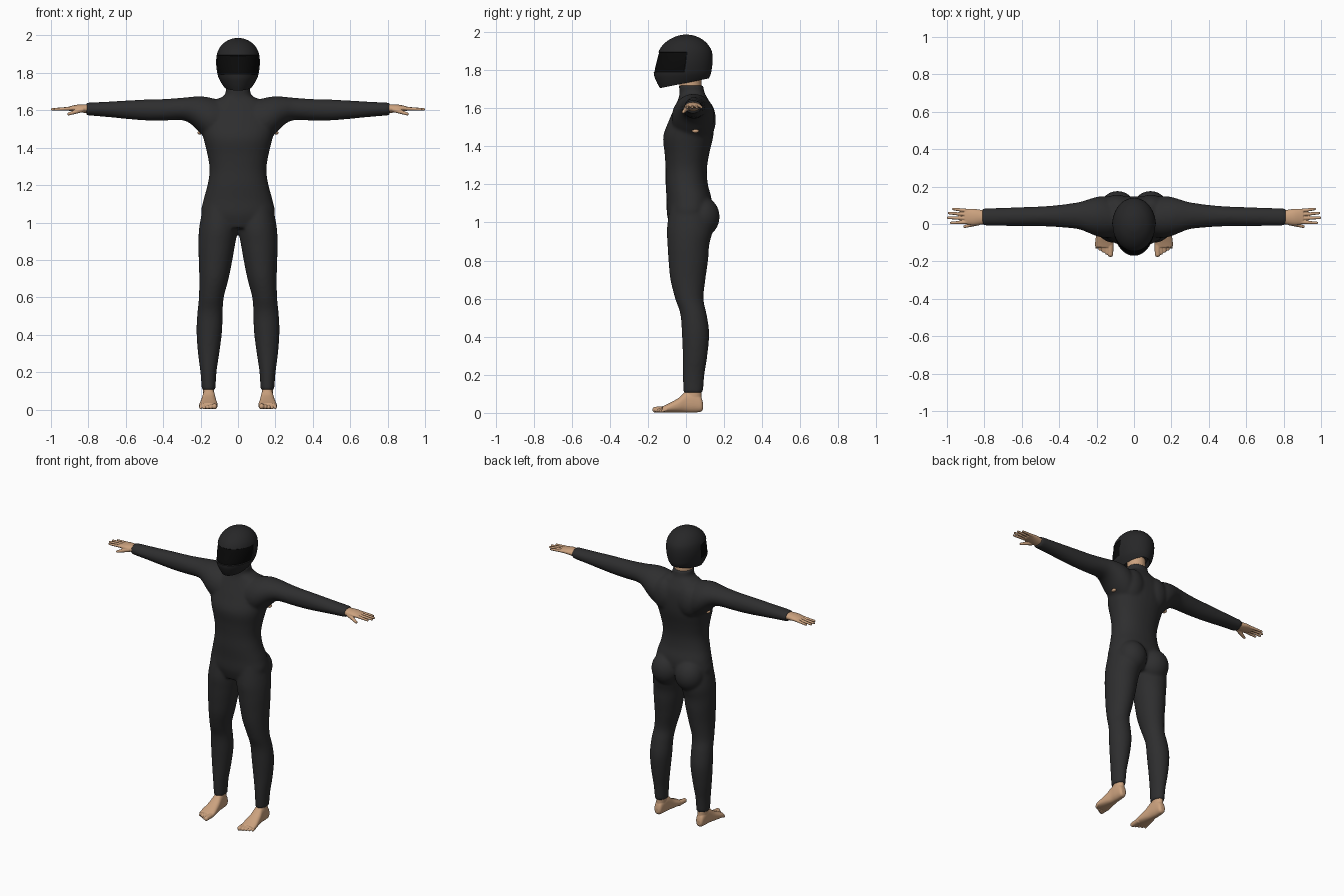
import bpy, bmesh, math
from mathutils import Vector, Matrix

cube = bpy.data.objects.get("Cube")
if cube:
    bpy.data.objects.remove(cube, do_unlink=True)


def material(name, colour, roughness):
    mat = bpy.data.materials.new(name)
    mat.use_nodes = True
    mat.diffuse_color = (*colour, 1)
    shader = mat.node_tree.nodes["Principled BSDF"]
    shader.inputs["Base Color"].default_value = (*colour, 1)
    shader.inputs["Roughness"].default_value = roughness
    return mat


suit_mat = material("suit charcoal", (0.027, 0.027, 0.028), 0.8)
helmet_mat = material("helmet black", (0.02, 0.02, 0.021), 0.6)
visor_mat = material("visor black", (0.003, 0.003, 0.003), 0.4)
skin_mat = material("skin", (0.6, 0.36, 0.21), 0.7)


def spline(rings, steps):
    """Catmull-Rom interpolation between neighbouring rings."""
    out = []
    last = len(rings) - 1
    for i in range(last):
        p0, p1, p2, p3 = (rings[min(max(i + k, 0), last)] for k in (-1, 0, 1, 2))
        for s in range(steps):
            t = s / steps
            out.append([b + t / 2 * (c - a + t * (2 * a - 5 * b + 4 * c - d + t * (3 * (b - c) + d - a)))
                        for a, b, c, d in zip(p0, p1, p2, p3)])
    return out + [rings[-1]]


def loft(bm, axis, rings, side=1, sides=32, power=1.0, steps=4):
    """Rings are (position on axis, low and high of the next two axes in xyz order)."""
    others = [i for i in range(3) if i != axis]
    loops = []
    for t, a0, a1, b0, b1 in spline(rings, steps):
        loop = []
        for k in range(sides):
            angle = math.tau * (k + 0.5) / sides
            c, s = (math.copysign(abs(f) ** power, f) for f in (math.cos(angle), math.sin(angle)))
            co = Vector()
            co[axis] = t
            co[others[0]] = (a0 + a1) / 2 + (a1 - a0) / 2 * c
            co[others[1]] = (b0 + b1) / 2 + (b1 - b0) / 2 * s
            co.x *= side
            loop.append(bm.verts.new(co))
        loops.append(loop)
    rows = []
    for low, high in zip(loops, loops[1:]):
        rows.append([bm.faces.new((low[k], low[(k + 1) % sides], high[(k + 1) % sides], high[k]))
                     for k in range(sides)])
    caps = bm.faces.new(loops[0]), bm.faces.new(loops[-1])
    return rows, caps


def ball(bm, centre, radii):
    matrix = Matrix.Translation(centre) @ Matrix.Diagonal((*radii, 1))
    bmesh.ops.create_uvsphere(bm, u_segments=24, v_segments=16, radius=1, matrix=matrix)


def digit(bm, start, end, r0, r1):
    """Tapered finger or toe with a round tip."""
    start, end = Vector(start), Vector(end)
    way = end - start
    turn = way.to_track_quat('Z', 'Y').to_matrix().to_4x4()
    bmesh.ops.create_cone(bm, cap_ends=True, segments=14, radius1=r0, radius2=r1, depth=way.length,
                          matrix=Matrix.Translation((start + end) / 2) @ turn)
    ball(bm, end, (r1, r1, r1))


def finish(bm, name, mats, voxel=0, smoothing=0):
    bmesh.ops.recalc_face_normals(bm, faces=bm.faces)
    mesh = bpy.data.meshes.new(name)
    for face in bm.faces:
        face.smooth = True
    bm.to_mesh(mesh)
    bm.free()
    obj = bpy.data.objects.new(name, mesh)
    bpy.context.collection.objects.link(obj)
    for mat in mats:
        mesh.materials.append(mat)
    if voxel:
        mod = obj.modifiers.new("blend", 'REMESH')
        mod.mode = 'VOXEL'
        mod.voxel_size = voxel
        mod.use_smooth_shade = True
        mod = obj.modifiers.new("soften", 'SMOOTH')
        mod.factor = 0.5
        mod.iterations = smoothing
    return obj


# Body suit: torso, legs, arms and muscle masses blended into one skin
torso = [(0.97, 0.13, -0.08, 0.10), (1.04, 0.195, -0.10, 0.13), (1.12, 0.185, -0.102, 0.135),
         (1.2, 0.163, -0.107, 0.115), (1.28, 0.152, -0.107, 0.11), (1.36, 0.163, -0.112, 0.122),
         (1.45, 0.185, -0.12, 0.143), (1.53, 0.2, -0.092, 0.148), (1.6, 0.185, -0.062, 0.14),
         (1.65, 0.13, -0.04, 0.115), (1.68, 0.072, -0.034, 0.098), (1.72, 0.066, -0.038, 0.09)]
leg = [(1.08, 0.01, 0.188, -0.085, 0.12), (0.97, 0.002, 0.208, -0.1, 0.14),
       (0.88, 0.016, 0.212, -0.097, 0.122), (0.8, 0.03, 0.21, -0.092, 0.116),
       (0.7, 0.05, 0.207, -0.082, 0.102), (0.6, 0.076, 0.209, -0.057, 0.092),
       (0.52, 0.082, 0.217, -0.03, 0.108), (0.42, 0.085, 0.222, -0.022, 0.122),
       (0.3, 0.1, 0.214, -0.017, 0.112), (0.2, 0.115, 0.201, -0.017, 0.097),
       (0.105, 0.12, 0.194, -0.014, 0.089)]
arm = [(0.1, -0.07, 0.13, 1.42, 1.655), (0.15, -0.075, 0.148, 1.435, 1.668),
       (0.2, -0.065, 0.145, 1.475, 1.675), (0.25, -0.045, 0.13, 1.525, 1.672),
       (0.3, -0.027, 0.116, 1.547, 1.667), (0.4, -0.017, 0.102, 1.545, 1.66),
       (0.5, -0.012, 0.094, 1.546, 1.657), (0.6, -0.011, 0.09, 1.554, 1.652),
       (0.7, -0.01, 0.087, 1.564, 1.646), (0.81, -0.009, 0.083, 1.573, 1.641)]
bm = bmesh.new()
loft(bm, 2, [(z, -w, w, f, b) for z, w, f, b in torso], power=0.9)
for side in (1, -1):
    loft(bm, 2, leg, side)
    loft(bm, 0, arm, side)
    ball(bm, (side * 0.088, 0.085, 1.03), (0.095, 0.092, 0.105))   # buttock
    ball(bm, (side * 0.09, 0.09, 1.54), (0.085, 0.067, 0.11))      # shoulder blade
finish(bm, "body_suit", [suit_mat], 0.009, 7)

# Neck
bm = bmesh.new()
loft(bm, 2, [(1.68, -0.058, 0.058, -0.03, 0.083), (1.78, -0.058, 0.058, -0.04, 0.08)])
finish(bm, "neck", [skin_mat])

foot = [(0.09, 0.145, 0.172, 0.02, 0.05), (0.078, 0.132, 0.183, 0.006, 0.085),
        (0.04, 0.126, 0.188, 0.002, 0.115), (0.0, 0.122, 0.19, 0.002, 0.112),
        (-0.04, 0.116, 0.198, 0.002, 0.078), (-0.09, 0.109, 0.207, 0.002, 0.05),
        (-0.125, 0.11, 0.207, 0.003, 0.034)]
palm = [(0.78, 0.002, 0.072, 1.583, 1.632), (0.82, -0.003, 0.076, 1.586, 1.632),
        (0.86, -0.006, 0.081, 1.592, 1.63), (0.905, 0.0, 0.08, 1.597, 1.62)]
fingers = [(0.07, 0.966, 0.08), (0.05, 0.989, 0.058), (0.03, 0.993, 0.033), (0.01, 0.978, 0.006)]

for side, label in ((1, "left"), (-1, "right")):
    # Hand with four fingers and a lowered thumb
    bm = bmesh.new()
    loft(bm, 0, palm, side)
    for y, tip_x, tip_y in fingers:
        digit(bm, (side * 0.88, y, 1.61), (side * tip_x, tip_y, 1.605), 0.0105, 0.007)
    digit(bm, (side * 0.83, 0.008, 1.605), (side * 0.905, -0.014, 1.58), 0.015, 0.008)
    finish(bm, label + "_hand", [skin_mat], 0.003, 3)

    # Foot with ankle and five toes
    bm = bmesh.new()
    loft(bm, 1, foot, side, power=0.85)
    loft(bm, 2, [(0.04, 0.128, 0.186, -0.01, 0.083), (0.15, 0.128, 0.186, -0.004, 0.08)], side)
    for i in range(5):
        r = 0.015 - 0.0015 * i - (0.002 if i else 0)
        x = 0.126 + 0.0185 * i
        digit(bm, (side * x, -0.1, 0.02), (side * x, -0.162 + 0.009 * i, r + 0.002), r + 0.002, r)
    finish(bm, label + "_foot", [skin_mat], 0.003, 3)

    # Small patch of skin at the armpit
    bm = bmesh.new()
    ball(bm, (side * 0.205, 0.05, 1.48), (0.012, 0.018, 0.01))
    finish(bm, label + "_armpit_patch", [skin_mat])

# Helmet shell, tilted lower rim, recessed visor and hollow underside
shell = [(1.733, 0.078, -0.137, 0.12), (1.76, 0.096, -0.157, 0.128), (1.79, 0.109, -0.17, 0.133),
         (1.845, 0.117, -0.159, 0.14), (1.895, 0.114, -0.145, 0.137), (1.93, 0.101, -0.124, 0.119),
         (1.96, 0.076, -0.088, 0.088), (1.98, 0.04, -0.045, 0.047), (1.986, 0.012, -0.015, 0.015)]
bm = bmesh.new()
rows, (underside, crown) = loft(bm, 2, [(z, -w, w, f, b) for z, w, f, b in shell], sides=48)
for v in bm.verts:
    v.co.z += 0.2 * v.co.y * max(0, (1.79 - v.co.z) / 0.057)
bmesh.ops.recalc_face_normals(bm, faces=bm.faces)
visor = [f for row in rows[8:16] for f in row if f.calc_center_median().y < 0.0]
bmesh.ops.inset_region(bm, faces=visor, thickness=0.002, depth=-0.005)
for f in visor:
    f.material_index = 1
bmesh.ops.inset_region(bm, faces=[underside], thickness=0.012)
bmesh.ops.translate(bm, verts=underside.verts, vec=(0, 0, 0.03))
helmet = finish(bm, "helmet", [helmet_mat, visor_mat])
bpy.ops.object.select_all(action='DESELECT')
helmet.select_set(True)
bpy.context.view_layer.objects.active = helmet
bpy.ops.object.shade_smooth_by_angle(angle=math.radians(35))
